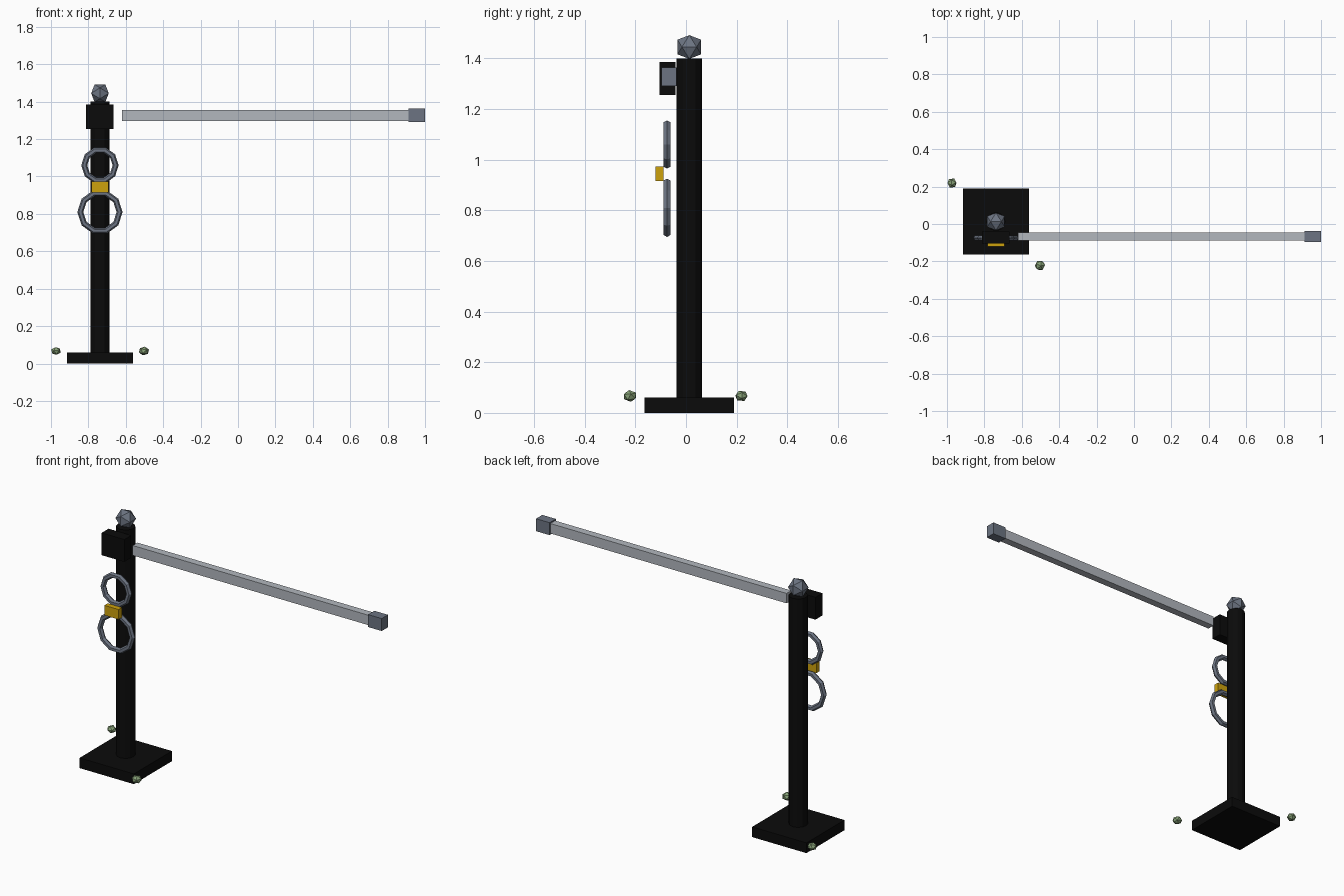
import bpy, bmesh, math, random
from mathutils import Vector, Euler

if "Cube" in bpy.data.objects:
    bpy.data.objects.remove(bpy.data.objects["Cube"])

random.seed(4)


def lin(c):
    c /= 255
    return c / 12.92 if c <= 0.04045 else ((c + 0.055) / 1.055) ** 2.4


def material(name, r, g, b):
    m = bpy.data.materials.new(name)
    m.diffuse_color = (lin(r), lin(g), lin(b), 1)
    m.use_nodes = True
    m.node_tree.nodes["Principled BSDF"].inputs["Base Color"].default_value = m.diffuse_color
    return m


BLACK = material("black paint", 11, 11, 11)
STEEL = material("steel grey", 108, 116, 130)
ARM = material("light grey", 178, 183, 190)
GOLD = material("gold", 206, 162, 12)
GREEN = material("moss green", 134, 160, 118)


def finish(name, bm, mat, loc=(0, 0, 0)):
    bmesh.ops.recalc_face_normals(bm, faces=bm.faces)
    me = bpy.data.meshes.new(name)
    bm.to_mesh(me)
    bm.free()
    me.materials.append(mat)
    ob = bpy.data.objects.new(name, me)
    ob.location = loc
    bpy.context.collection.objects.link(ob)
    return ob


def box(name, mat, loc, size):
    bm = bmesh.new()
    bmesh.ops.create_cube(bm, size=1)
    bmesh.ops.scale(bm, vec=size, verts=bm.verts)
    return finish(name, bm, mat, loc)


def icosahedron(name, mat, loc, r, squash=1, turn=(0, 0, 0)):
    bm = bmesh.new()
    t = (1 + math.sqrt(5)) / 2
    for a in (-1, 1):
        for b in (-t, t):
            for p in ((a, 0, b), (0, b, a), (b, a, 0)):
                v = Vector(p).normalized() * r
                v.rotate(Euler(turn))
                v.z *= squash
                bm.verts.new(v)
    bmesh.ops.convex_hull(bm, input=bm.verts)
    return finish(name, bm, mat, loc)


def ring(name, mat, loc, major, minor, segs=10, sides=6):
    # upright ring facing the front
    bm = bmesh.new()
    rows = []
    for i in range(segs):
        u = math.tau * i / segs
        row = []
        for j in range(sides):
            v = math.tau * j / sides
            d = major + minor * math.cos(v)
            row.append(bm.verts.new((d * math.cos(u), minor * math.sin(v), d * math.sin(u))))
        rows.append(row)
    for i in range(segs):
        a, b = rows[i], rows[(i + 1) % segs]
        for j in range(sides):
            k = (j + 1) % sides
            bm.faces.new((a[j], a[k], b[k], b[j]))
    return finish(name, bm, mat, loc)


X, Y = -0.738, 0.013

# foot and post
box("base_plate", BLACK, (X, Y, 0.03), (0.352, 0.352, 0.06))
bm = bmesh.new()
bmesh.ops.create_cone(bm, cap_ends=True, segments=12, radius1=0.051, radius2=0.051, depth=1.34)
finish("post", bm, BLACK, (X, Y, 0.73))
icosahedron("finial", STEEL, (X, Y, 1.445), 0.055)

# pivot housing, barrier arm and end cap
box("pivot_housing", BLACK, (X, -0.073, 1.32), (0.147, 0.064, 0.131))
box("arm", ARM, (0.146, -0.067, 1.327), (1.534, 0.044, 0.058))
box("arm_end_cap", STEEL, (0.956, -0.067, 1.327), (0.088, 0.058, 0.073))

# hanging rings and clasp
ring("upper_ring", STEEL, (X, -0.075, 1.06), 0.084, 0.016)
ring("lower_ring", STEEL, (X, -0.075, 0.81), 0.105, 0.016)
box("clasp", GOLD, (X, -0.104, 0.944), (0.092, 0.031, 0.058))

# small mossy stones
icosahedron("back_stone", GREEN, (-0.973, 0.219, 0.067), 0.027, 0.82, (0.4, 0.3, 0.6))
icosahedron("front_stone", GREEN, (-0.503, -0.221, 0.067), 0.029, 0.82, (0.2, 0.7, 0.3))
